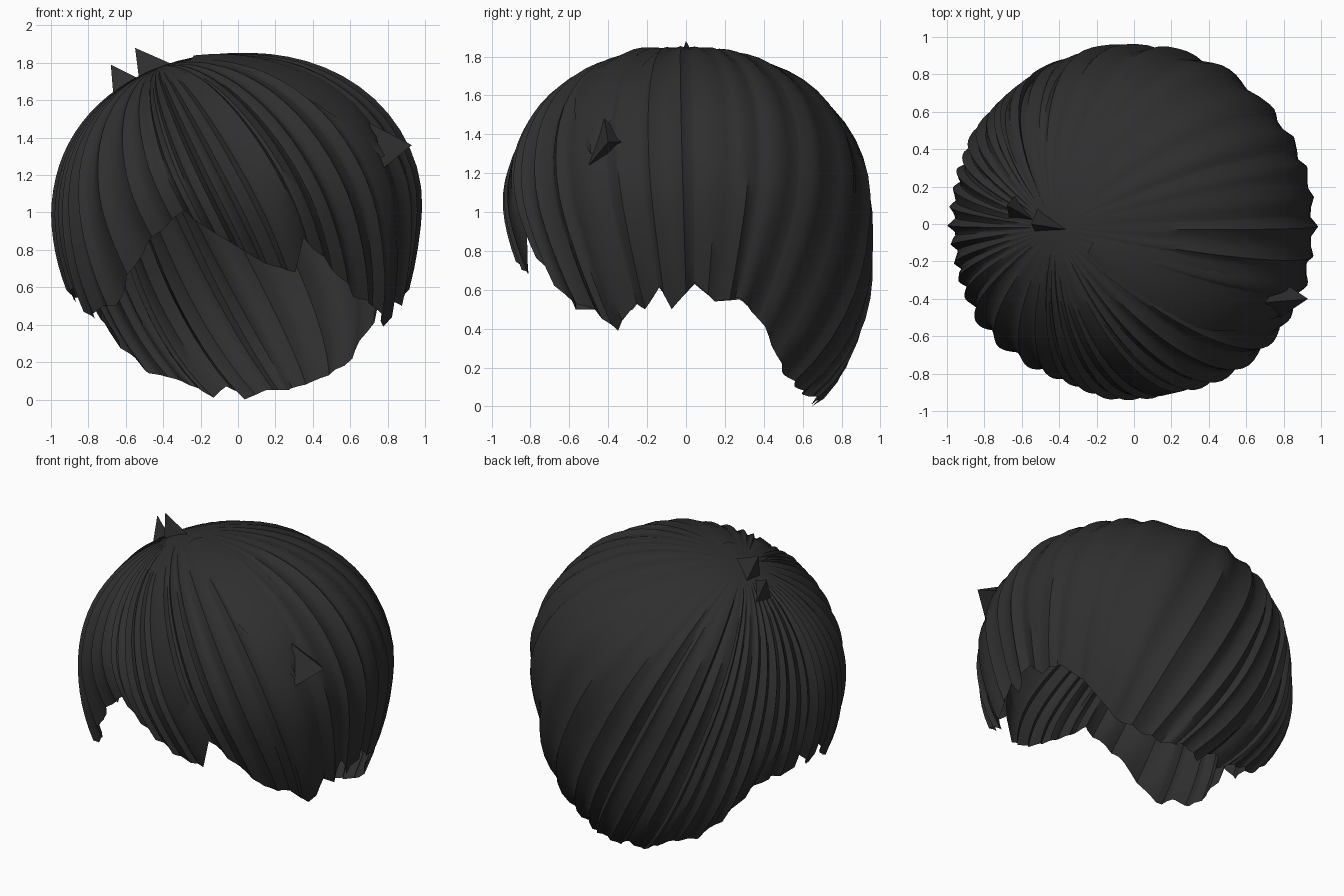
import bpy, bmesh, math, random
from mathutils import Vector

if "Cube" in bpy.data.objects:
    bpy.data.objects.remove(bpy.data.objects["Cube"])

random.seed(4)
C = Vector((0, 0, 0.95))          # middle of the head
CROWN = Vector((-0.42, -0.02, 0.83)).normalized()
ROWS = 22

hair = bpy.data.materials.new("black hair")
hair.diffuse_color = (0.028, 0.028, 0.029, 1)
hair.use_nodes = True
hair.node_tree.nodes["Principled BSDF"].inputs["Base Color"].default_value = hair.diffuse_color

# Hem height by angle: 0 = front, positive towards +x
HEM = [(-180, .04), (-175, .07), (-169, .01), (-163, .06), (-150, .12), (-141, .14),
       (-128, .3), (-118, .46), (-109, .55), (-100, .54), (-93, .63), (-86, .52),
       (-79, .64), (-71, .5), (-63, .43), (-56, .5), (-48, .5), (-42, .62), (-33, .83),
       (-19, 1.01), (-12, .93), (9, .73), (20, .68), (22.5, .87), (33, .72), (45, .55),
       (56, .5), (65, .39), (72, .53), (76, .5), (81, .62), (85, .5), (93, .64),
       (100, .54), (109, .56), (118, .45), (132, .18), (145, .1), (158, .05),
       (168, .05), (177, 0.0), (180, .04)]


def hem_z(a):
    for (a0, z0), (a1, z1) in zip(HEM, HEM[1:]):
        if a0 <= a <= a1:
            return z0 + (z1 - z0) * (a - a0) / (a1 - a0)


def on_head(d):
    """Point where direction d meets the rounded head form."""
    p, c = (2.15, 0.9) if d.z >= 0 else (3.0, 1.15)
    h = math.hypot(d.x / 0.98, d.y / 0.945)
    return d * (h ** p + (abs(d.z) / c) ** p) ** (-1 / p)


def hem_dir(a):
    z = hem_z(a) - C.z
    p, c = (2.15, 0.9) if z >= 0 else (3.0, 1.15)
    r = (1 - (abs(z) / c) ** p) ** (1 / p)
    t = math.radians(a)
    return Vector((0.98 * r * math.sin(t), -0.945 * r * math.cos(t), z)).normalized()


def finish(bm, name, angle):
    me = bpy.data.meshes.new(name)
    bm.to_mesh(me)
    bm.free()
    me.materials.append(hair)
    ob = bpy.data.objects.new(name, me)
    bpy.context.collection.objects.link(ob)
    bpy.ops.object.select_all(action='DESELECT')
    ob.select_set(True)
    bpy.context.view_layer.objects.active = ob
    bpy.ops.object.shade_smooth_by_angle(angle=math.radians(angle))
    return ob


# Main hair shell: strands run from the crown to the jagged hem
angles = sorted(set([a for a, _ in HEM[:-1]] + [-180 + 2.5 * i for i in range(144)]))
bm = bmesh.new()
top = bm.verts.new(C + on_head(CROWN))
cols = []
for a in angles:
    d1 = hem_dir(a)
    ridge = 0.022 * (1 - 2 * abs(math.sin(math.radians(a) * 22 + math.sin(a * .07)))) \
        + random.uniform(-.004, .004)
    tuck = 0.12 if 110 < abs(a) < 160 else 0.075
    col = []
    for i in range(1, ROWS + 1):
        s = i / ROWS
        d = CROWN.slerp(d1, s)
        pt = on_head(d)
        k = 1 + ridge * math.sin(math.pi * min(s, .6) / 1.2) ** 2
        pull = k - tuck * max(0, (s - .7) / .3) ** 2
        col.append(bm.verts.new(C + Vector((pt.x * pull, pt.y * pull, pt.z * (k if pt.z > 0 else 1)))))
    cols.append(col)
for c0, c1 in zip(cols, cols[1:] + cols[:1]):
    bm.faces.new((top, c0[0], c1[0]))
    for i in range(ROWS - 1):
        bm.faces.new((c0[i], c0[i + 1], c1[i + 1], c1[i]))
bmesh.ops.recalc_face_normals(bm, faces=bm.faces)
finish(bm, "hair_shell", 50)


# Loose pointed tufts
def tuft(name, tip, base):
    bm = bmesh.new()
    t = bm.verts.new(tip)
    b = [bm.verts.new(p) for p in base]
    for i in range(3):
        bm.faces.new((b[i], b[(i + 1) % 3], t))
    bm.faces.new(b[::-1])
    bmesh.ops.recalc_face_normals(bm, faces=bm.faces)
    finish(bm, name, 30)


tuft("crown_tuft_upper", (-.55, 0, 1.88), [(-.3, -.04, 1.77), (-.52, -.06, 1.64), (-.5, .12, 1.66)])
tuft("crown_tuft_lower", (-.68, .1, 1.79), [(-.5, .0, 1.7), (-.66, .0, 1.55), (-.62, .17, 1.58)])
tuft("fringe_tuft", (.93, -.4, 1.36), [(.7, -.42, 1.48), (.78, -.5, 1.24), (.78, -.3, 1.36)])

# Long lock of the fringe swept from the crown to the right
bm = bmesh.new()
end = Vector((.80, -.5, .36)).normalized()
prev = None
for i in range(13):
    s = i / 12
    d = CROWN.slerp(end, .15 + .85 * s)
    side = CROWN.cross(end).normalized()
    w = 0.2 * math.sin(math.pi * min(1, .1 + .9 * s)) ** .7 if i < 12 else 0.004
    row = []
    for j in (-1, 0, 1):
        q = on_head((d + side * w * j).normalized())
        row.append(bm.verts.new(C + q * (1.018 if j == 0 else .995)))
    if prev:
        for j in range(2):
            bm.faces.new((prev[j], prev[j + 1], row[j + 1], row[j]))
    prev = row
bmesh.ops.recalc_face_normals(bm, faces=bm.faces)
if sum((f.normal.dot(f.calc_center_median() - C) for f in bm.faces)) < 0:
    bmesh.ops.reverse_faces(bm, faces=bm.faces)
finish(bm, "swept_fringe_lock", 40)
